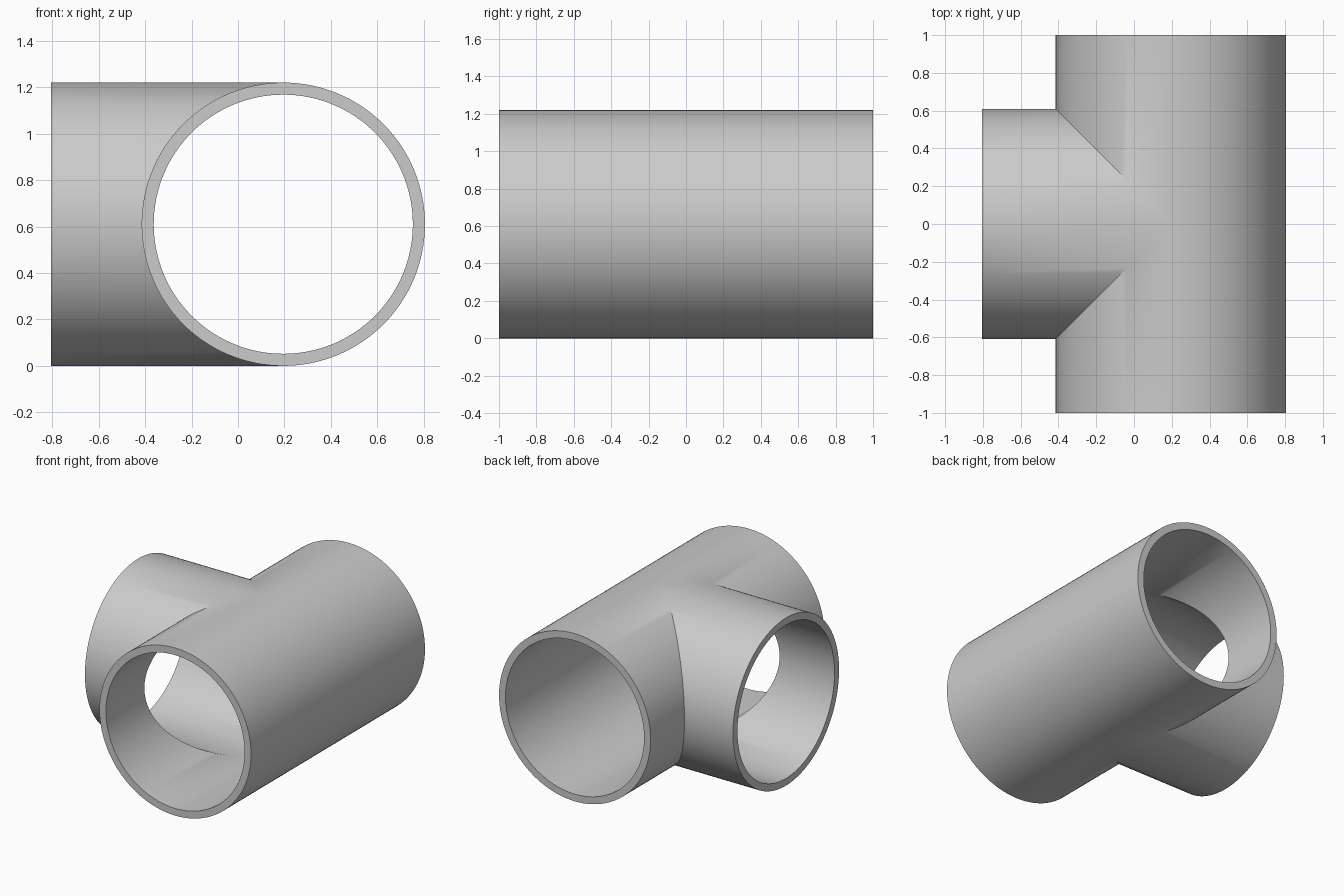
import bpy
import bmesh
from math import cos, sin, pi

if "Cube" in bpy.data.objects:
    bpy.data.objects.remove(bpy.data.objects["Cube"], do_unlink=True)

OUTER, INNER = 0.61, 0.558        # pipe radii
AXIS_X, AXIS_Z = 0.195, 0.61      # axis of the straight run
RUN_END, BRANCH_END = 1.0, -0.805
SIDES = 128

grey = bpy.data.materials.new("pipe grey")
grey.use_nodes = True
grey.diffuse_color = (0.6, 0.6, 0.6, 1)
grey.node_tree.nodes["Principled BSDF"].inputs["Base Color"].default_value = (0.6, 0.6, 0.6, 1)

bm = bmesh.new()


def quad(*points):
    bm.faces.new([bm.verts.new(p) for p in points])


def stations(radius, step, side):
    """Run end, mitre seam and branch end at one angle on one side."""
    angle = 2 * pi * step / SIDES
    x, z = radius * cos(angle), AXIS_Z + radius * sin(angle)
    seam = max(0, -x) * side
    return ((AXIS_X + x, RUN_END * side, z),
            (AXIS_X + x, seam, z),
            (BRANCH_END, seam, z))


for side in (-1, 1):
    for step in range(SIDES):
        has_branch = SIDES // 4 <= step < 3 * SIDES // 4
        walls = [(stations(r, step, side), stations(r, step + 1, side))
                 for r in (OUTER, INNER)]
        # Run and branch walls, meeting at the mitred seam
        for a, b in walls:
            quad(a[0], b[0], b[1], a[1])
            if has_branch:
                quad(a[1], b[1], b[2], a[2])
        # Flat rims joining the outer and inner walls
        (oa, ob), (ia, ib) = walls
        quad(oa[0], ob[0], ib[0], ia[0])
        if has_branch:
            quad(oa[2], ob[2], ib[2], ia[2])

bmesh.ops.remove_doubles(bm, verts=bm.verts, dist=0.0001)
bmesh.ops.recalc_face_normals(bm, faces=bm.faces)

mesh = bpy.data.meshes.new("pipe_tee")
bm.to_mesh(mesh)
bm.free()
mesh.materials.append(grey)
pipe = bpy.data.objects.new("pipe_tee", mesh)
bpy.context.collection.objects.link(pipe)

# Smooth walls, sharp rims and seams
bpy.ops.object.select_all(action="DESELECT")
pipe.select_set(True)
bpy.context.view_layer.objects.active = pipe
bpy.ops.object.shade_smooth_by_angle(angle=pi / 6)
